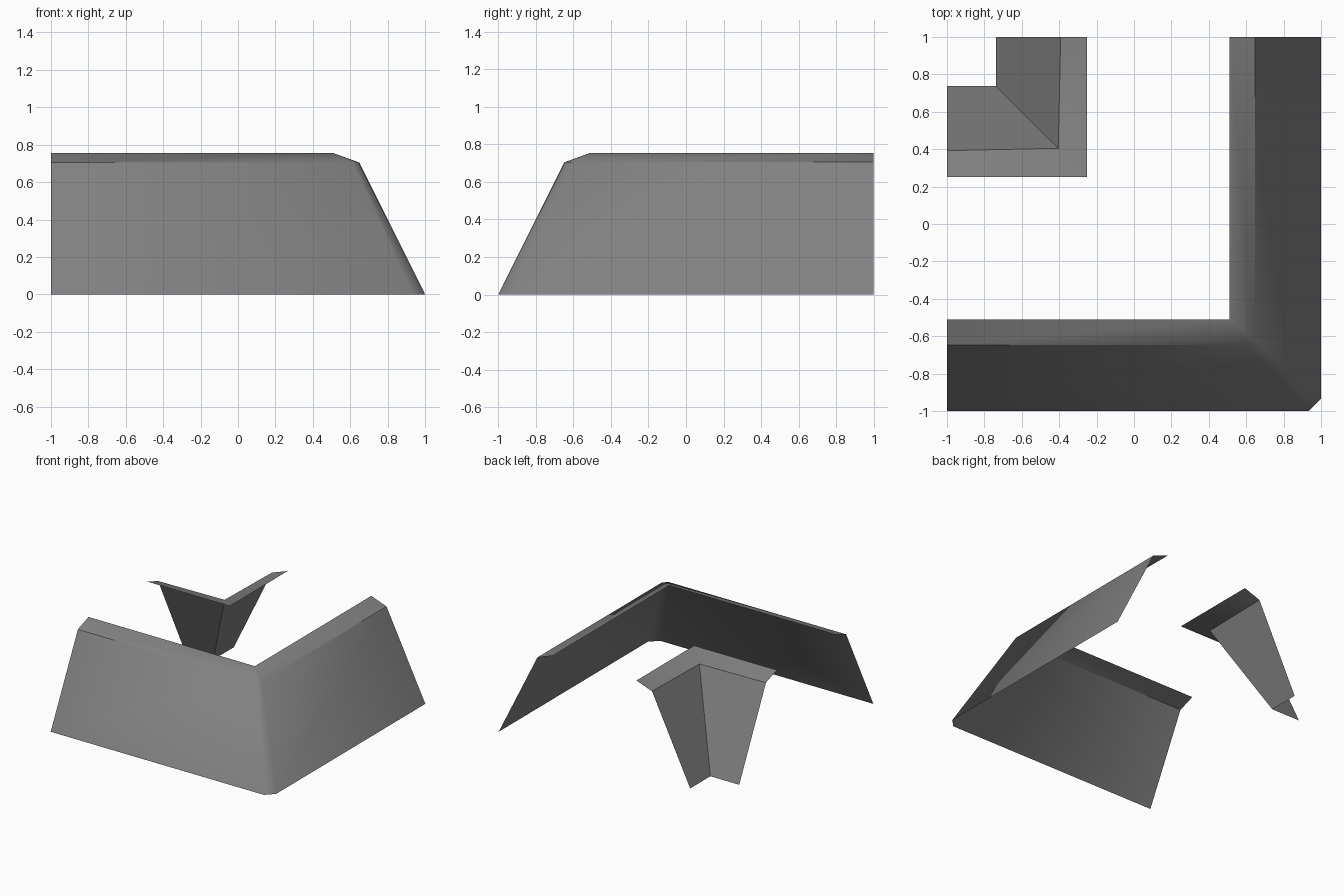
import bpy
import bmesh
from math import radians

cube = bpy.data.objects.get("Cube")
if cube:
    bpy.data.objects.remove(cube, do_unlink=True)

grey = bpy.data.materials.new("mid grey")
grey.use_nodes = True
colour = (0.22, 0.22, 0.22, 1)
grey.diffuse_color = colour
grey.node_tree.nodes["Principled BSDF"].inputs["Base Color"].default_value = colour


def corner_bank(name, profile, flip=False):
    """Open sheet bent round the diagonal. Each profile row gives the
    y at the end, the x and y where the bend starts, and the height."""
    bm = bmesh.new()
    rows = []
    for end_y, bend_x, bend_y, z in profile:
        half = [(-1, end_y), (bend_x, bend_y)]
        path = half + [(-y, -x) for x, y in reversed(half)]
        rows.append([bm.verts.new((x, y, z)) for x, y in path])
    for low, high in zip(rows, rows[1:]):
        for i in range(len(low) - 1):
            bm.faces.new((low[i], low[i + 1], high[i + 1], high[i]))
    # Sharp bends have coincident points that become one
    bmesh.ops.remove_doubles(bm, verts=bm.verts[:], dist=0.001)
    if flip:
        bmesh.ops.reverse_faces(bm, faces=bm.faces[:])
    mesh = bpy.data.meshes.new(name)
    bm.to_mesh(mesh)
    bm.free()
    mesh.materials.append(grey)
    obj = bpy.data.objects.new(name, mesh)
    bpy.context.collection.objects.link(obj)
    bpy.ops.object.select_all(action='DESELECT')
    obj.select_set(True)
    bpy.context.view_layer.objects.active = obj
    bpy.ops.object.shade_smooth_by_angle(angle=radians(42))
    return obj


# Outer slope with a chamfered corner and a shallow lip
corner_bank("outer_bank", [
    (-1, 0.935, -1, 0),
    (-0.648, 0.61, -0.645, 0.705),
    (-0.51, 0.51, -0.51, 0.755),
])

# Inner slope with a sharp corner, facing the opposite way
corner_bank("inner_bank", [
    (0.738, -0.738, 0.738, 0),
    (0.392, -0.405, 0.405, 0.705),
    (0.25, -0.25, 0.25, 0.755),
], flip=True)
